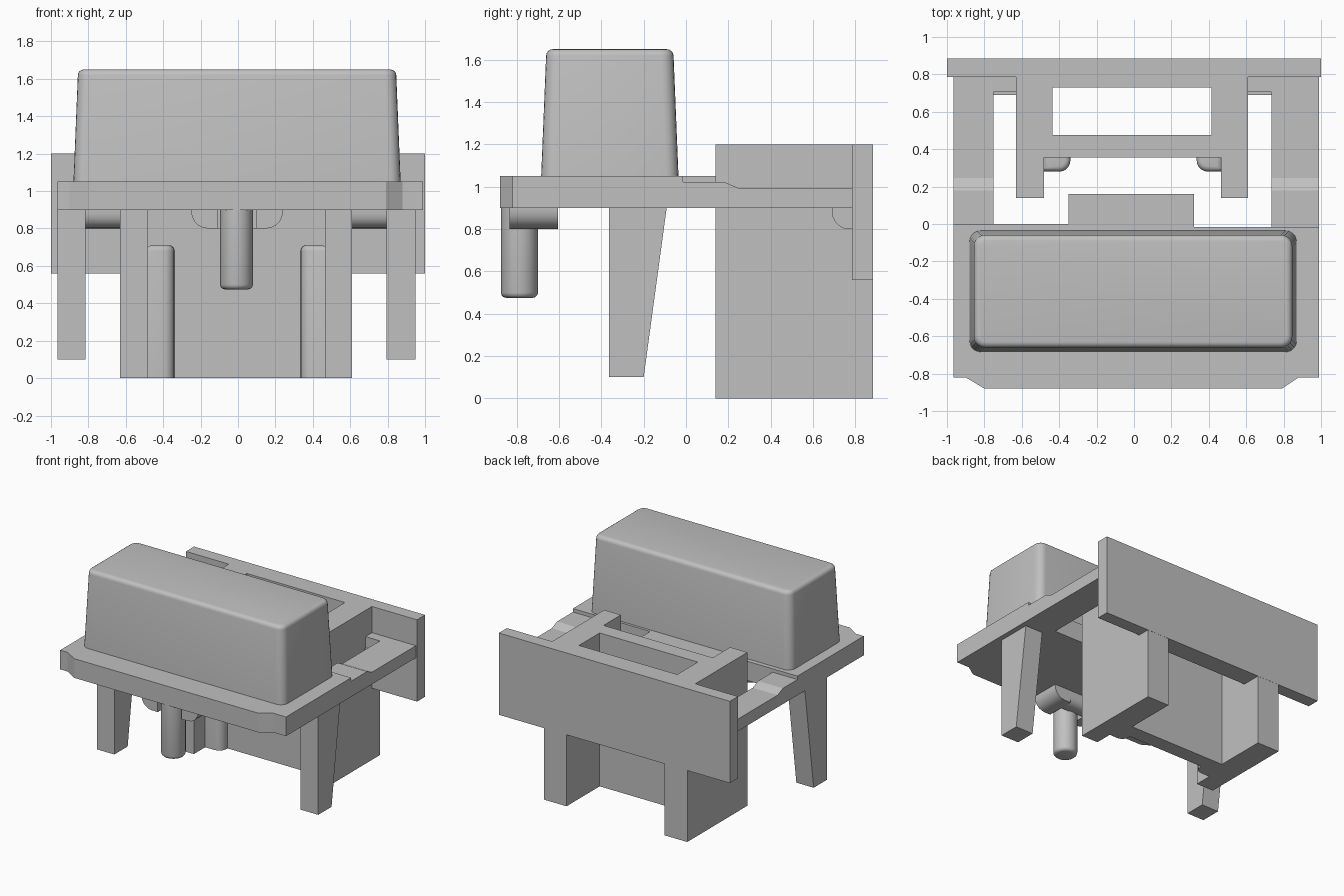
import bpy
import bmesh
from mathutils import Vector

cube = bpy.data.objects.get("Cube")
if cube:
    bpy.data.objects.remove(cube, do_unlink=True)

grey = bpy.data.materials.new("light grey plastic")
grey.use_nodes = True
COLOUR = (0.53, 0.53, 0.53, 1)
grey.diffuse_color = COLOUR
grey.node_tree.nodes["Principled BSDF"].inputs["Base Color"].default_value = COLOUR


def finish(name, bm, smooth=False):
    bmesh.ops.recalc_face_normals(bm, faces=bm.faces)
    mesh = bpy.data.meshes.new(name)
    bm.to_mesh(mesh)
    bm.free()
    mesh.materials.append(grey)
    obj = bpy.data.objects.new(name, mesh)
    bpy.context.collection.objects.link(obj)
    if smooth:
        bpy.ops.object.select_all(action="DESELECT")
        obj.select_set(True)
        bpy.context.view_layer.objects.active = obj
        bpy.ops.object.shade_smooth_by_angle(angle=0.6)
    return obj


def prism_mesh(points, axis, lo, hi):
    """Extrude a 2D profile along x (points are y, z) or z (points are x, y)."""
    bm = bmesh.new()
    verts = [bm.verts.new((lo, a, b) if axis == "x" else (a, b, lo)) for a, b in points]
    face = bm.faces.new(verts)
    out = bmesh.ops.extrude_face_region(bm, geom=[face])
    moved = [v for v in out["geom"] if isinstance(v, bmesh.types.BMVert)]
    shift = Vector((hi - lo, 0, 0)) if axis == "x" else Vector((0, 0, hi - lo))
    bmesh.ops.translate(bm, verts=moved, vec=shift)
    return bm


def prism(name, points, axis, lo, hi):
    return finish(name, prism_mesh(points, axis, lo, hi))


def box_mesh(x0, x1, y0, y1, z0, z1):
    return prism_mesh([(x0, y0), (x1, y0), (x1, y1), (x0, y1)], "z", z0, z1)


def box(name, *size):
    return finish(name, box_mesh(*size))


def round_edges(bm, radius, rule, segments=5):
    """Round the edges whose midpoint and direction pass the rule."""
    chosen = [e for e in bm.edges
              if rule((e.verts[0].co + e.verts[1].co) / 2,
                      (e.verts[1].co - e.verts[0].co).normalized())]
    bmesh.ops.bevel(bm, geom=chosen, offset=radius, segments=segments,
                    profile=0.5, affect="EDGES")


# Base plate with clipped front corners, and a tab at its back
prism("base_plate", [(-0.965, 0), (-0.965, -0.82), (-0.9, -0.82), (-0.8, -0.88),
                     (0.79, -0.88), (0.88, -0.82), (0.99, -0.82), (0.99, -0.015),
                     (0.32, -0.015), (-0.35, -0.015), (-0.35, 0)], "z", 0.9, 1.05)
box("plate_tab", -0.35, 0.32, -0.05, 0.16, 0.9, 1.05)

# Tapered cap with rounded corners and top rim
bm = box_mesh(-0.88, 0.87, -0.685, -0.035, 1.04, 1.65)
for v in bm.verts:
    if v.co.z > 1.5:
        v.co.x += -0.025 if v.co.x > 0 else 0.025
        v.co.y += -0.025 if v.co.y > -0.3 else 0.025
round_edges(bm, 0.06, lambda m, d: abs(d.z) > 0.9)
round_edges(bm, 0.03, lambda m, d: m.z > 1.649, 4)
finish("cap", bm, True)

# Side arms with a sloped step, running back to the panel
arm = [(-0.03, 0.9), (0.8, 0.9), (0.8, 0.995), (0.245, 0.995),
       (0.18, 1.023), (-0.03, 1.023)]
prism("right_arm", arm, "x", -0.965, -0.75)
prism("left_arm", arm, "x", 0.735, 0.99)

# Corner fillers and rounded gussets between arms, block and panel
for side, x0, x1, gx0, gx1 in (("right", -0.76, -0.62, -0.82, -0.62),
                               ("left", 0.6, 0.745, 0.6, 0.8)):
    box(side + "_filler", x0, x1, 0.705, 0.8, 0.9, 0.995)
    bm = box_mesh(gx0, gx1, 0.69, 0.8, 0.8, 0.91)
    round_edges(bm, 0.08, lambda m, d: m.z < 0.81 and m.y < 0.7)
    finish(side + "_gusset", bm, True)

# Tapered feet
foot = [(-0.365, 0.1), (-0.2, 0.1), (-0.09, 0.91), (-0.365, 0.91)]
prism("right_foot", foot, "x", -0.965, -0.815)
prism("left_foot", foot, "x", 0.795, 0.95)

# Rear block: two legs joined by a web
prism("rear_block", [(-0.63, 0.14), (-0.48, 0.14), (-0.48, 0.355), (0.465, 0.355),
                     (0.465, 0.14), (0.61, 0.14), (0.61, 0.884), (0.415, 0.884),
                     (0.415, 0.475), (-0.435, 0.475), (-0.435, 0.884),
                     (-0.63, 0.884)], "z", 0, 1.2)

# Rear panel, thicker between the legs
prism("rear_panel", [(-1, 0.785), (-0.5, 0.785), (-0.5, 0.73), (0.5, 0.73),
                     (0.5, 0.785), (1, 0.785), (1, 0.885), (-1, 0.885)],
      "z", 0.56, 1.2)

# Rounded pillars in the front corners of the block
for side, x0, x1 in (("right", -0.49, -0.34), ("left", 0.335, 0.475)):
    bm = box_mesh(x0, x1, 0.28, 0.37, 0, 0.71)
    round_edges(bm, 0.06, lambda m, d: abs(d.z) > 0.9 and m.y < 0.3 and abs(m.x) < 0.4)
    round_edges(bm, 0.03, lambda m, d: m.z > 0.709 and m.y < 0.36, 4)
    finish(side + "_pillar", bm, True)

# Locating pin with a softened tip
bm = bmesh.new()
bmesh.ops.create_cone(bm, cap_ends=True, segments=32, radius1=0.0875,
                      radius2=0.0875, depth=0.435)
bmesh.ops.translate(bm, verts=bm.verts, vec=(-0.008, -0.787, 0.6925))
round_edges(bm, 0.025, lambda m, d: m.z < 0.476, 3)
finish("locating_pin", bm, True)

# Rounded wings either side of the pin, and the back of the boss
for name, x0, x1, y0 in (("right_pin_wing", -0.25, -0.11, -0.835),
                         ("left_pin_wing", 0.095, 0.24, -0.835)):
    bm = box_mesh(x0, x1, y0, -0.605, 0.8, 0.91)
    round_edges(bm, 0.09, lambda m, d: m.z < 0.81 and abs(m.x) > 0.2)
    finish(name, bm, True)
bm = box_mesh(-0.13, 0.115, -0.71, -0.605, 0.8, 0.91)
round_edges(bm, 0.06, lambda m, d: m.z < 0.81 and m.y > -0.61)
finish("pin_boss_back", bm, True)
